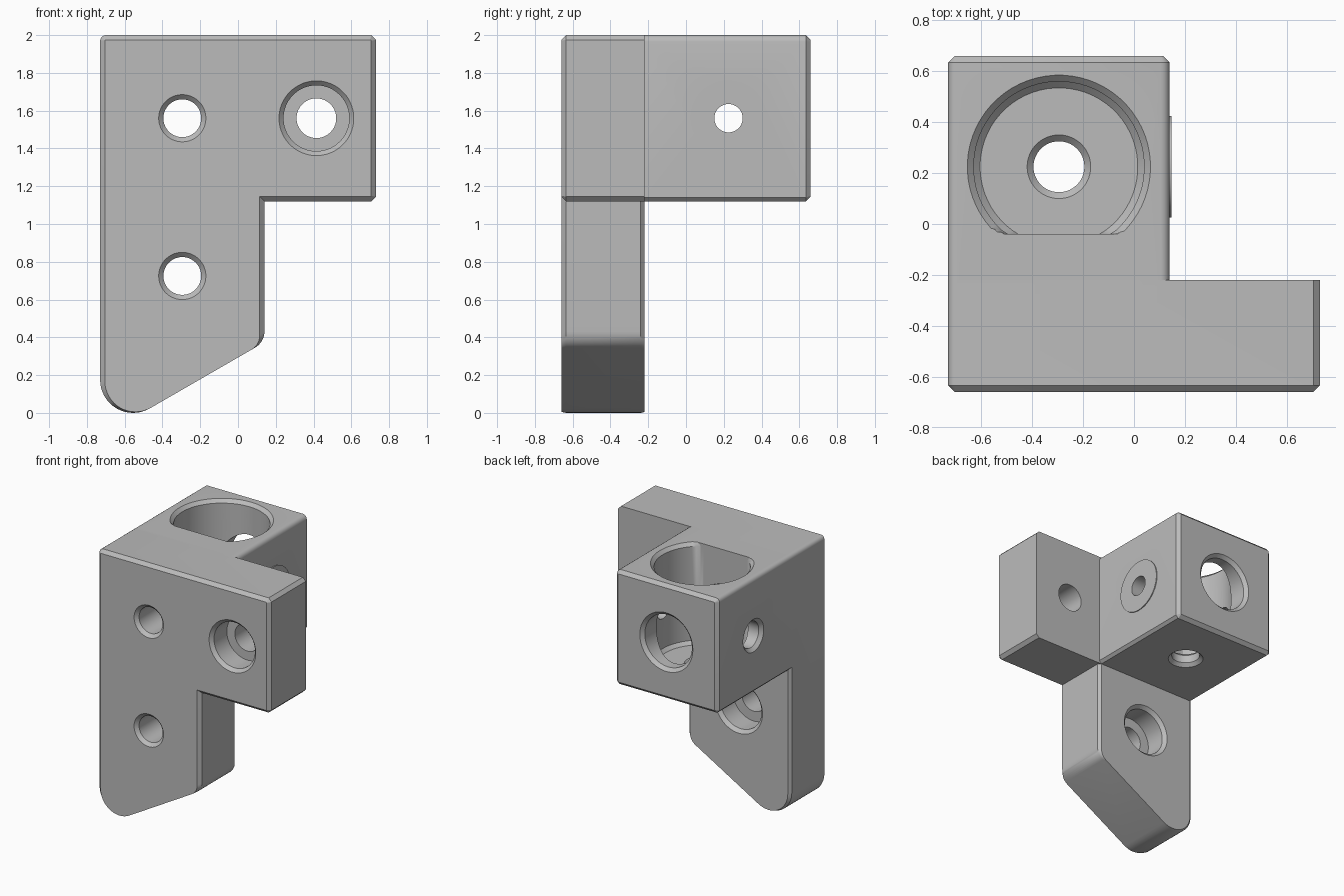
import bpy, bmesh, math
from mathutils import Vector

cube = bpy.data.objects.get("Cube")
if cube:
    bpy.data.objects.remove(cube, do_unlink=True)

grey = bpy.data.materials.new("plain grey")
grey.use_nodes = True
COLOUR = (0.5, 0.5, 0.5, 1)
grey.diffuse_color = COLOUR
grey.node_tree.nodes["Principled BSDF"].inputs["Base Color"].default_value = COLOUR


def loft(name, rings):
    """Closed solid through rings that share one point count."""
    bm = bmesh.new()
    loops = [[bm.verts.new(p) for p in ring] for ring in rings]
    n = len(loops[0])
    for a, b in zip(loops, loops[1:]):
        for i in range(n):
            j = (i + 1) % n
            bm.faces.new((a[i], a[j], b[j], b[i]))
    bm.faces.new(loops[0])
    bm.faces.new(loops[-1])
    bmesh.ops.remove_doubles(bm, verts=bm.verts, dist=0.00001)
    bmesh.ops.recalc_face_normals(bm, faces=bm.faces)
    mesh = bpy.data.meshes.new(name)
    bm.to_mesh(mesh)
    bm.free()
    mesh.materials.append(grey)
    obj = bpy.data.objects.new(name, mesh)
    bpy.context.collection.objects.link(obj)
    return obj


def outline(corners, y, insets):
    """Rounded x-z polygon at depth y, each edge moved inward by its inset."""
    pts = [Vector(c[:2]) for c in corners]
    n = len(pts)
    ring = []
    for i, (x, z, radius, steps) in enumerate(corners):
        before = (pts[i] - pts[i - 1]).normalized()
        after = (pts[(i + 1) % n] - pts[i]).normalized()
        n1, n2 = Vector((-before.y, before.x)), Vector((-after.y, after.x))
        d1, d2 = insets[i - 1], insets[i]
        det = n1.x * n2.y - n1.y * n2.x
        p = pts[i] + Vector((d1 * n2.y - d2 * n1.y, n1.x * d2 - n2.x * d1)) / det
        if radius == 0:
            ring.append((p.x, y, p.y))
            continue
        r = max(radius - (d1 + d2) / 2, 0.004)
        turn = before.angle(after)
        centre = p - before * r * math.tan(turn / 2) + n1 * r
        start = math.atan2(-n1.y, -n1.x)
        for k in range(steps + 1):
            a = start + turn * k / steps
            ring.append((centre.x + r * math.cos(a), y, centre.y + r * math.sin(a)))
    return ring


def turned(name, axis, u, v, profile, flat=None):
    """Lathe along an axis; profile holds (position, radius) pairs."""
    rings = []
    for d, r in profile:
        ring = []
        for k in range(64):
            a = math.tau * (k + 0.5) / 64
            p, q = u + r * math.cos(a), v + r * math.sin(a)
            if flat is not None:
                q = max(q, flat)
            ring.append({"x": (d, p, q), "y": (p, d, q), "z": (p, q, d)}[axis])
        rings.append(ring)
    return loft(name, rings)


def combine(target, other, operation):
    mod = target.modifiers.new(operation, "BOOLEAN")
    mod.operation = operation
    mod.solver = "EXACT"
    mod.object = other
    bpy.context.view_layer.objects.active = target
    bpy.ops.object.modifier_apply(modifier=mod.name)
    bpy.data.objects.remove(other, do_unlink=True)


L, R, ARM, FRONT, BACK, TOP, LOW = -0.73, 0.14, 0.73, -0.66, 0.66, 2.0, 1.12
STEP = -0.22            # rear of the plate
CX, CY, CZ = -0.295, 0.225, 1.56
C = 0.025               # chamfer

# Mounting plate with side arm and tapered foot
plate_corners = [(L, TOP, 0.03, 4), (L, -0.128, 0.175, 16), (R, 0.374, 0.1, 8),
                 (R, LOW, 0, 0), (ARM, LOW, C, 1), (ARM, TOP, C, 1)]
bracket = loft("bracket_body", [
    outline(plate_corners, FRONT, [C, 0, C, C, C, C]),
    outline(plate_corners, FRONT + C, [0] * 6),
    outline(plate_corners, STEP - 0.02, [0] * 6),
    outline(plate_corners, STEP, [0.02, 0, 0.02, 0, 0, 0])])

# Block behind the plate
block_corners = [(L, TOP, 0.03, 4), (L, LOW, 0.02, 1), (R, LOW, 0.02, 1), (R, TOP, 0.035, 4)]
block = loft("rear_block", [
    outline(block_corners, -0.3, [0] * 4),
    outline(block_corners, BACK - C, [0] * 4),
    outline(block_corners, BACK, [C] * 4)])
combine(bracket, block, "UNION")

# Thin round pad on the side of the block
pad = turned("side_pad", "x", CY, CZ, [(R - 0.05, 0.2), (R + 0.007, 0.2)])
combine(bracket, pad, "UNION")

# D-shaped pocket open at the top
FLOOR = 1.23
cutters = [turned("pocket_cutter", "z", CX, CY,
                  [(FLOOR, 0.31), (FLOOR + C, 0.335), (TOP - C, 0.335), (TOP + C, 0.385)],
                  flat=-0.04)]

# Bolt holes through the plate, counterbored at the rear
front_hole = [(FRONT - C, 0.15), (FRONT + C, 0.1), (-0.4, 0.1), (-0.4, 0.175)]
cutters.append(turned("lower_bolt_cutter", "y", CX, 0.725,
                      front_hole + [(STEP - C, 0.175), (STEP + C, 0.225)]))
cutters.append(turned("upper_bolt_cutter", "y", CX, CZ, front_hole + [(0.1, 0.175)]))

# Arm hole, counterbored at the front
cutters.append(turned("arm_bolt_cutter", "y", 0.415, CZ,
                      [(FRONT - C, 0.222), (FRONT + C, 0.174), (-0.48, 0.174),
                       (-0.48, 0.105), (STEP + 0.1, 0.105)]))

# Access hole in the rear wall, side holes and floor hole
cutters.append(turned("rear_access_cutter", "y", CX, CZ,
                      [(CY, 0.2), (BACK - C, 0.2), (BACK + C, 0.25)]))
cutters.append(turned("left_wall_cutter", "x", CY, CZ,
                      [(L - C, 0.15), (L + C, 0.1), (CX, 0.1)]))
cutters.append(turned("right_wall_cutter", "x", CY, CZ, [(CX, 0.075), (R + 0.1, 0.075)]))
cutters.append(turned("floor_hole_cutter", "z", CX, CY,
                      [(LOW - C, 0.15), (LOW + C, 0.1), (FLOOR - C, 0.1), (FLOOR + C, 0.15)]))
for cutter in cutters:
    combine(bracket, cutter, "DIFFERENCE")

bpy.ops.object.select_all(action="DESELECT")
bracket.select_set(True)
bpy.context.view_layer.objects.active = bracket
bpy.ops.object.shade_smooth_by_angle(angle=math.radians(30))
